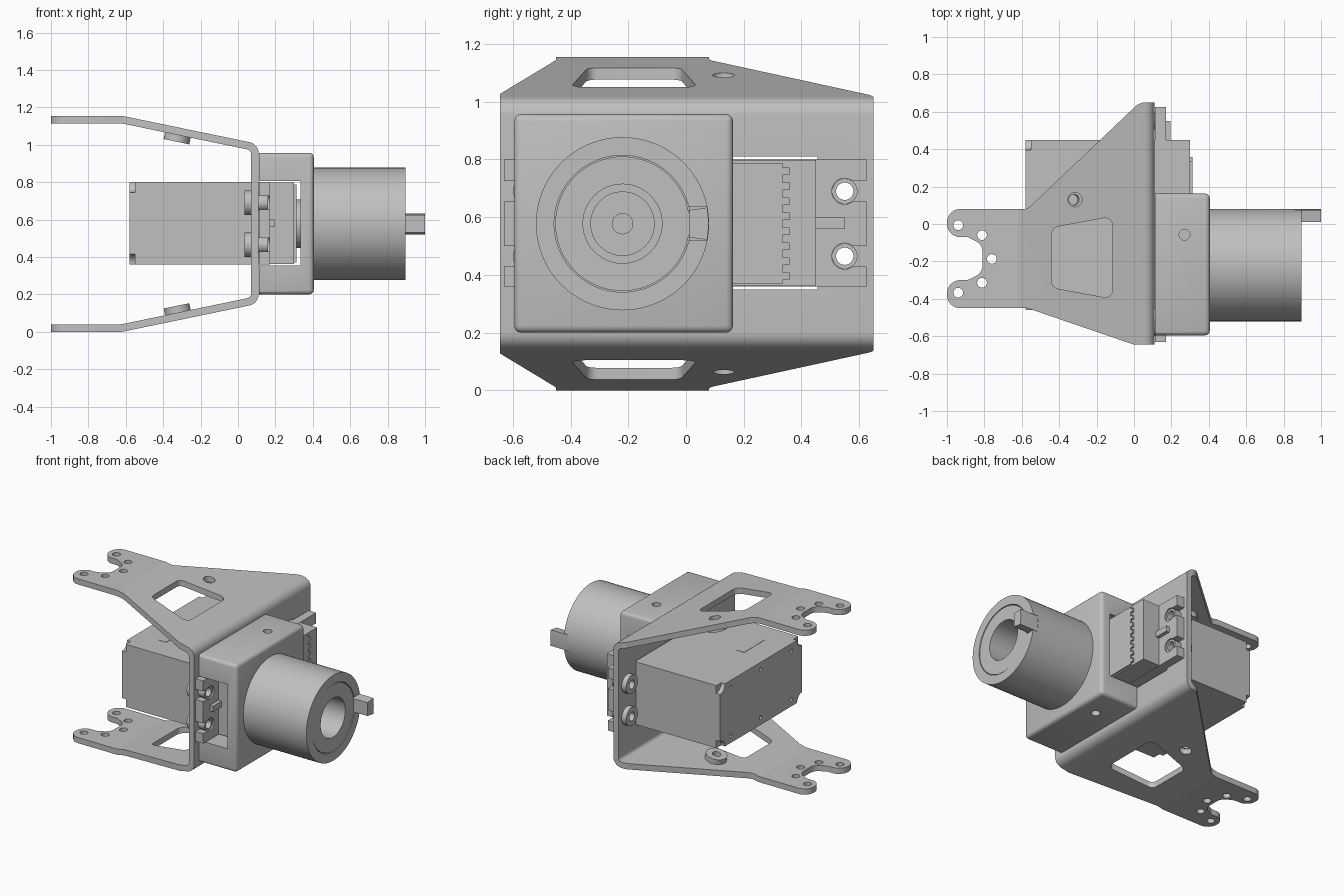
import bpy, bmesh, math
from mathutils import Vector

cube = bpy.data.objects.get("Cube")
if cube:
    bpy.data.objects.remove(cube, do_unlink=True)

grey = bpy.data.materials.new("light machined grey")
grey.use_nodes = True
COLOUR = (0.527, 0.527, 0.527, 1)
grey.diffuse_color = COLOUR
grey.node_tree.nodes["Principled BSDF"].inputs["Base Color"].default_value = COLOUR

MID = 0.5775            # height of the mirror plane
SHAFT_Y = -0.22         # drive axis
ORDER = {"x": lambda u, v, w: (w, u, v),
         "y": lambda u, v, w: (u, w, v),
         "z": lambda u, v, w: (u, v, w)}


def finish(name, bm):
    bmesh.ops.recalc_face_normals(bm, faces=bm.faces)
    mesh = bpy.data.meshes.new(name)
    bm.to_mesh(mesh)
    bm.free()
    mesh.materials.append(grey)
    obj = bpy.data.objects.new(name, mesh)
    bpy.context.collection.objects.link(obj)
    return obj


def prism(name, outline, axis, lo, hi):
    """Extrude a flat outline along an axis."""
    bm = bmesh.new()
    face = bm.faces.new([bm.verts.new(ORDER[axis](u, v, lo)) for u, v in outline])
    new = bmesh.ops.extrude_face_region(bm, geom=[face])["geom"]
    move = Vector(ORDER[axis](0, 0, hi - lo))
    bmesh.ops.translate(bm, verts=[g for g in new if isinstance(g, bmesh.types.BMVert)], vec=move)
    # keep the starting cap so that the solid is closed
    if not any(all(abs((v.co - move).dot(move.normalized()) + move.length - lo) < 1e-6 for v in f.verts)
               for f in bm.faces):
        bmesh.ops.holes_fill(bm, edges=bm.edges)
    return finish(name, bm)


def disc(name, u, v, r, axis, lo, hi, n=32):
    turns = [2 * math.pi * i / n for i in range(n)]
    return prism(name, [(u + r * math.cos(a), v + r * math.sin(a)) for a in turns], axis, lo, hi)


def box(name, x, y, z):
    return prism(name, [(x[0], y[0]), (x[1], y[0]), (x[1], y[1]), (x[0], y[1])], "z", *z)


def rounded(points, steps=6):
    """Round the corners of (u, v, radius) points."""
    out = []
    for i, (u, v, r) in enumerate(points):
        if r == 0:
            out.append((u, v))
            continue
        p = Vector((u, v))
        a = (Vector(points[i - 1][:2]) - p).normalized()
        b = (Vector(points[(i + 1) % len(points)][:2]) - p).normalized()
        half = a.angle(b) / 2
        centre = p + (a + b).normalized() * (r / math.sin(half))
        start = p + a * (r / math.tan(half)) - centre
        end = p + b * (r / math.tan(half)) - centre
        for k in range(steps + 1):
            ray = start.lerp(end, k / steps).normalized()
            out.append(tuple(centre + ray * r))
    return out


def cut(target, *cutters, mode="DIFFERENCE"):
    for cutter in cutters:
        mod = target.modifiers.new("cut", "BOOLEAN")
        mod.operation, mod.solver, mod.object = mode, "EXACT", cutter
        bpy.context.view_layer.objects.active = target
        bpy.ops.object.modifier_apply(modifier=mod.name)
        bpy.data.objects.remove(cutter, do_unlink=True)
    return target


def flip(z):
    return 2 * MID - z


# Folded bracket: bent strip trimmed by its plan outline
outer = [(-1, 1.155, 0), (-0.62, 1.155, 0.1), (0.11, 1.004, 0.06)]
inner = [(0.07, 0.971, 0.025), (-0.625, 1.115, 0.1), (-1, 1.115, 0)]
mirror = lambda pts: [(x, flip(z), r) for x, z, r in reversed(pts)]
bracket = prism("folded_bracket", rounded(outer + mirror(outer) + mirror(inner) + inner), "y", -0.7, 0.7)
plan = [(0.2, 0.65, 0), (0.03, 0.65, 0.08), (-0.57, 0.08, 0.06), (-1, 0.08, 0.07), (-1, -0.07, 0.07),
        (-0.89, -0.07, 0.03), (-0.81, -0.11, 0.06), (-0.81, -0.26, 0.06), (-0.89, -0.3, 0.03),
        (-1, -0.3, 0.07), (-1, -0.45, 0.07), (-0.57, -0.45, 0.06), (0, -0.645, 0.05), (0.2, -0.645, 0)]
cut(bracket, prism("trim", rounded(plan), "z", -1, 2), mode="INTERSECT")
window = [(-0.44, -0.02, 0.04), (-0.115, 0.04, 0.04), (-0.115, -0.4, 0.04), (-0.44, -0.34, 0.04)]
cut(bracket, prism("window", rounded(window), "z", -1, 2),
    disc("nut_hole", -0.315, 0.13, 0.038, "z", -1, 2),
    box("servo_opening", (0, 0.2), (-0.47, 0.455), (0.35, 0.81)))
for turn in range(-2, 3):
    a = turn * math.pi / 4
    cut(bracket, disc("hole", -0.94 + 0.18 * math.cos(a), -0.187 + 0.18 * math.sin(a), 0.026, "z", -1, 2, 20))

# Press nuts on the inside of both arms
for side, name in ((1, "upper_arm_nut"), (-1, "lower_arm_nut")):
    nut = disc(name, 0, 0, 0.07, "z", -0.02, 0.02)
    cut(nut, disc("bore", 0, 0, 0.028, "z", -1, 1))
    nut.rotation_euler.y = side * math.atan(0.207)
    nut.location = (-0.325, 0.13, MID + side * (1.036 - MID))

# Servo body with chipped corners on its lower cap
servo = box("servo_body", (-0.58, 0.17), (-0.46, 0.45), (0.36, 0.8))
for y in (-0.46, 0.45):
    for z in (0.36, 0.8):
        cut(servo, disc("corner", y, z, 0.055, "x", -0.7, -0.55))
for y in (-0.34, 0, 0.33):
    for z in (0.41, 0.75):
        cut(servo, disc("screw_hole", y, z, 0.014, "x", -0.7, -0.56, 12))
box("servo_label", (-0.41, -0.355), (-0.29, -0.06), (0.795, 0.802))

# Servo flange, top cap, ribs and fixing hardware
flange = box("servo_flange", (0.112, 0.17), (-0.63, 0.625), (0.36, 0.8))
box("servo_cap", (0.17, 0.3), (-0.46, 0.45), (0.362, 0.798))
box("servo_cap_cover", (0.3, 0.312), (-0.44, 0.335), (0.37, 0.787))
for i in range(8):
    z = 0.395 + 0.052 * i
    box("cover_tooth", (0.3, 0.312), (0.335, 0.358), (z - 0.013, z + 0.013))
for side, y in ((1, 0.55), (-1, -0.555)):
    box("flange_rib", (0.165, 0.195), sorted((y, side * 0.44)), (0.56, 0.6))
    for z in (0.69, 0.465):
        cut(flange, disc("slot_end", y, z, 0.045, "x", 0, 0.3),
            box("slot", (0, 0.3), sorted((y, side * 0.8)), (z - 0.036, z + 0.036)))
        cut(bracket, disc("fixing_hole", y, z, 0.03, "x", 0, 0.3))
        for name, r, lo, hi in (("grommet", 0.044, 0.108, 0.16), ("plate_nut", 0.065, 0.035, 0.071)):
            cut(disc(name, y, z, r, "x", lo, hi), disc("bore", y, z, 0.03, "x", -1, 1))

# Gear housing with softened edges and a tunnel for the servo
housing = box("gear_housing", (0.112, 0.405), (-0.595, 0.163), (0.2, 0.957))
bm = bmesh.new()
bm.from_mesh(housing.data)
soft = [e for e in bm.edges if max(v.co.x for v in e.verts) > 0.3]
bmesh.ops.bevel(bm, geom=soft, offset=0.024, segments=3, profile=0.5, affect="EDGES")
bm.to_mesh(housing.data)
bm.free()
cut(housing, box("tunnel", (0.05, 0.335), (-0.8, 0.3), (0.354, 0.806)))
for z in (0.2, 0.957):
    cut(housing, disc("set_screw_hole", 0.27, -0.057, 0.029, "z", z - 0.04, z + 0.04, 20))
disc("output_horn", SHAFT_Y, MID, 0.13, "x", 0.3, 0.36)

# Drum: outer sleeve, core, shaft and driving key
sleeve = disc("drum_sleeve", SHAFT_Y, MID, 0.3, "x", 0.4, 0.895, 72)
cut(sleeve, disc("bore", SHAFT_Y, MID, 0.237, "x", 0.42, 1, 64),
    box("key_slot", (0.86, 1), (-0.02, 0.2), (MID - 0.058, MID + 0.058)))
core = disc("drum_core", SHAFT_Y, MID, 0.233, "x", 0.4, 0.892, 64)
cut(core, disc("bore", SHAFT_Y, MID, 0.137, "x", 0.62, 1, 48),
    disc("inner_bore", SHAFT_Y, MID, 0.11, "x", 0.56, 1, 48))
disc("drive_shaft", SHAFT_Y, MID, 0.037, "x", 0.5, 0.6, 24)
key = [(0.01, MID - 0.047), (0.074, MID - 0.056), (0.079, MID), (0.074, MID + 0.056), (0.01, MID + 0.047)]
prism("driving_key", key, "x", 0.85, 1)

# Smooth the curved faces, keep real edges sharp
bpy.ops.object.select_all(action="DESELECT")
for obj in bpy.context.scene.objects:
    if obj.type == "MESH" and grey.name in obj.data.materials:
        obj.select_set(True)
        bpy.context.view_layer.objects.active = obj
bpy.ops.object.shade_smooth_by_angle(angle=math.radians(30))
